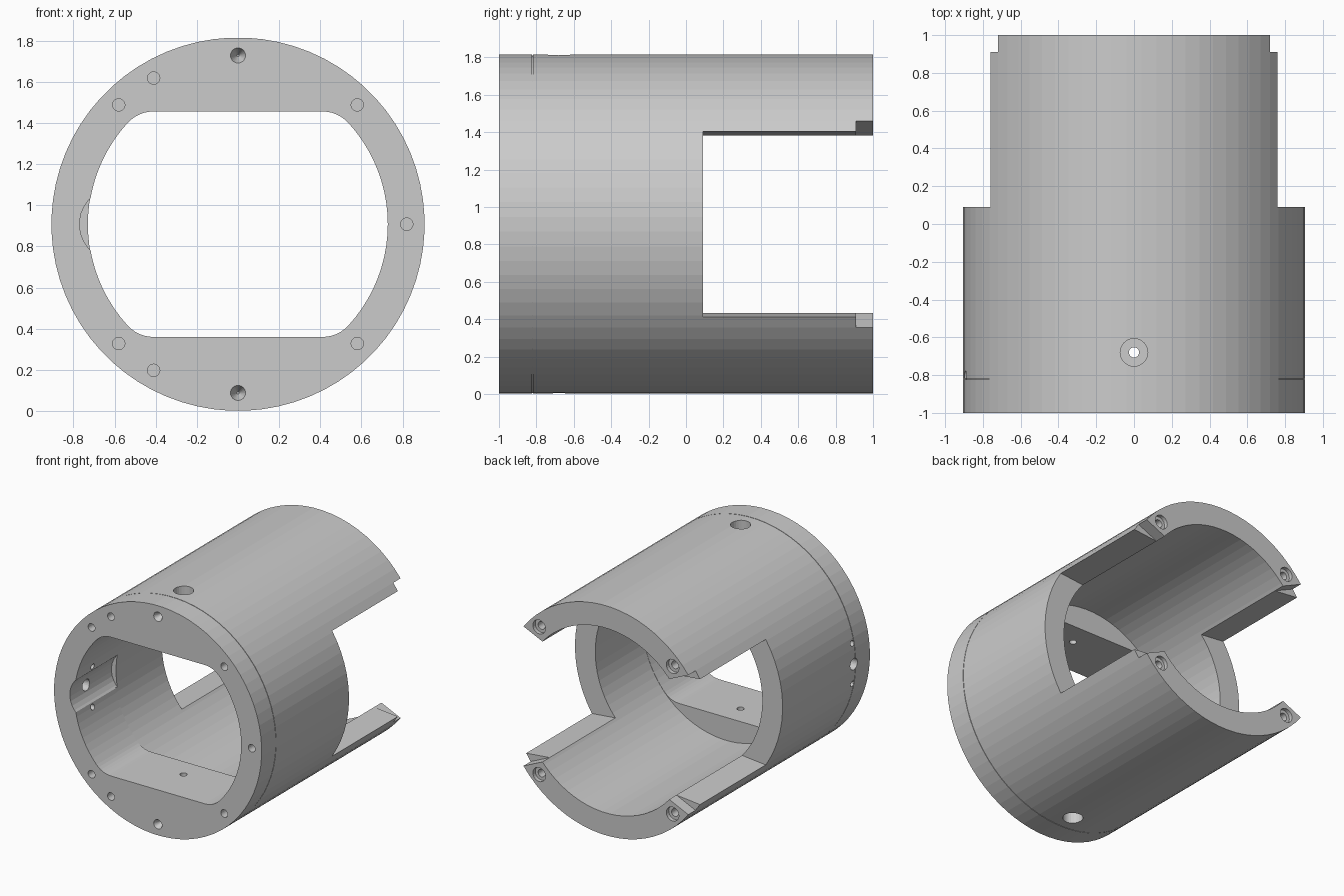
import bpy, bmesh
from math import sin, cos, pi, radians, atan2
from mathutils import Vector

if "Cube" in bpy.data.objects:
    bpy.data.objects.remove(bpy.data.objects["Cube"])

R, CZ, BORE = 0.907, 0.908, 0.73


def prism(name, pts, y0, y1):
    """Extrude an (x, z) outline, given about the tube axis, along y."""
    bm = bmesh.new()
    a = [bm.verts.new((x, y0, z + CZ)) for x, z in pts]
    b = [bm.verts.new((x, y1, z + CZ)) for x, z in pts]
    n = len(pts)
    bm.faces.new(a)
    bm.faces.new(b[::-1])
    for i in range(n):
        bm.faces.new((a[i], a[(i + 1) % n], b[(i + 1) % n], b[i]))
    return finish(name, bm)


def rod(name, start, end, r1, r2=None, seg=24):
    """Cylinder or cone between two points given about the tube axis."""
    p, q = Vector(start), Vector(end)
    d = q - p
    bm = bmesh.new()
    bmesh.ops.create_cone(bm, cap_ends=True, segments=seg, radius1=r1,
                          radius2=r1 if r2 is None else r2, depth=d.length)
    bm.transform(d.to_track_quat('Z', 'Y').to_matrix().to_4x4())
    bmesh.ops.translate(bm, vec=(p + q) / 2 + Vector((0, 0, CZ)), verts=bm.verts)
    return finish(name, bm)


def finish(name, bm):
    bmesh.ops.recalc_face_normals(bm, faces=bm.faces)
    me = bpy.data.meshes.new(name)
    bm.to_mesh(me)
    bm.free()
    ob = bpy.data.objects.new(name, me)
    bpy.context.collection.objects.link(ob)
    return ob


def circle(r, n, cx=0.0):
    return [(cx + r * cos(2 * pi * (i + .5) / n), r * sin(2 * pi * (i + .5) / n)) for i in range(n)]


def cut(cutter):
    m = housing.modifiers.new("cut", 'BOOLEAN')
    m.operation, m.solver, m.object = 'DIFFERENCE', 'EXACT', cutter
    bpy.context.view_layer.objects.active = housing
    bpy.ops.object.modifier_apply(modifier=m.name)
    bpy.data.objects.remove(cutter)


# Solid outer drum
housing = prism("housing", circle(R, 72), -1, 1)

# Front opening: round bore with flat top and bottom and filleted corners
r, flat, fx, fr = 0.728, 0.548, 0.41, 0.171
t = atan2(flat - fr, fx)
quarter = [(r * cos(t * i / 10), r * sin(t * i / 10)) for i in range(11)]
quarter += [(fx + fr * cos(t + (pi / 2 - t) * i / 6), flat - fr + fr * sin(t + (pi / 2 - t) * i / 6))
            for i in range(1, 7)]
half = quarter + [(-x, z) for x, z in reversed(quarter)]
outline = half + [(-x, -z) for x, z in half[1:-1]]
cut(prism("front_bore", outline, -1.1, -0.45))

# Main round bore behind the flats, and the cable groove on the left
cut(prism("main_bore", circle(BORE, 72), -0.5, 1.1))
cut(prism("cable_groove", circle(0.18, 32, -0.59), -1.1, -0.48))

# Side windows open to the back, with slanted notches at the rail ends
for s in (-1, 1):
    for y0, zi, zo in ((0.09, 0.46, 0.519), (0.91, 0.405, 0.679)):
        cut(prism("window", [(s * .4, -zi), (s * 1.0, -zo), (s * 1.0, zo), (s * .4, zi)], y0, 1.1))

# Fine seam line around the front collar
seam = prism("seam", circle(R + .05, 72), -0.823, -0.819)
core = prism("core", circle(R - .004, 72), -0.9, -0.7)
m = seam.modifiers.new("ring", 'BOOLEAN')
m.operation, m.solver, m.object = 'DIFFERENCE', 'EXACT', core
bpy.context.view_layer.objects.active = seam
bpy.ops.object.modifier_apply(modifier="ring")
bpy.data.objects.remove(core)
cut(seam)

# Blind screw holes in the front face
for a in (0, 45, 120, 135, 225, 240, 315):
    x, z = .82 * cos(radians(a)), .82 * sin(radians(a))
    cut(rod("front_hole", (x, -1.1, z), (x, -0.85, z), 0.03))

# Countersunk dimples and stepped radial screw holes, top and bottom
for s in (-1, 1):
    cut(rod("dimple", (0, -1.01, s * .82), (0, -0.93, s * .82), 0.041, 0.006))
    cut(rod("radial_bore", (0, -.68, s * 1.0), (0, -.68, s * .72), 0.073))
    cut(rod("radial_through", (0, -.68, s * .8), (0, -.68, s * .45), 0.027))

# Counterbored holes in the back rail ends
for sx in (-1, 1):
    for sz in (-1, 1):
        x, z = sx * .583, sz * .583
        cut(rod("rail_counterbore", (x, 1.1, z), (x, 0.97, z), 0.055))
        cut(rod("rail_hole", (x, 1.1, z), (x, 0.8, z), 0.03))

# Cable holes through the left wall
for z, hr in ((0, .045), (.16, .022), (-.16, .022)):
    cut(rod("cable_hole", (-1.0, -.8, z), (-.6, -.8, z), hr))
